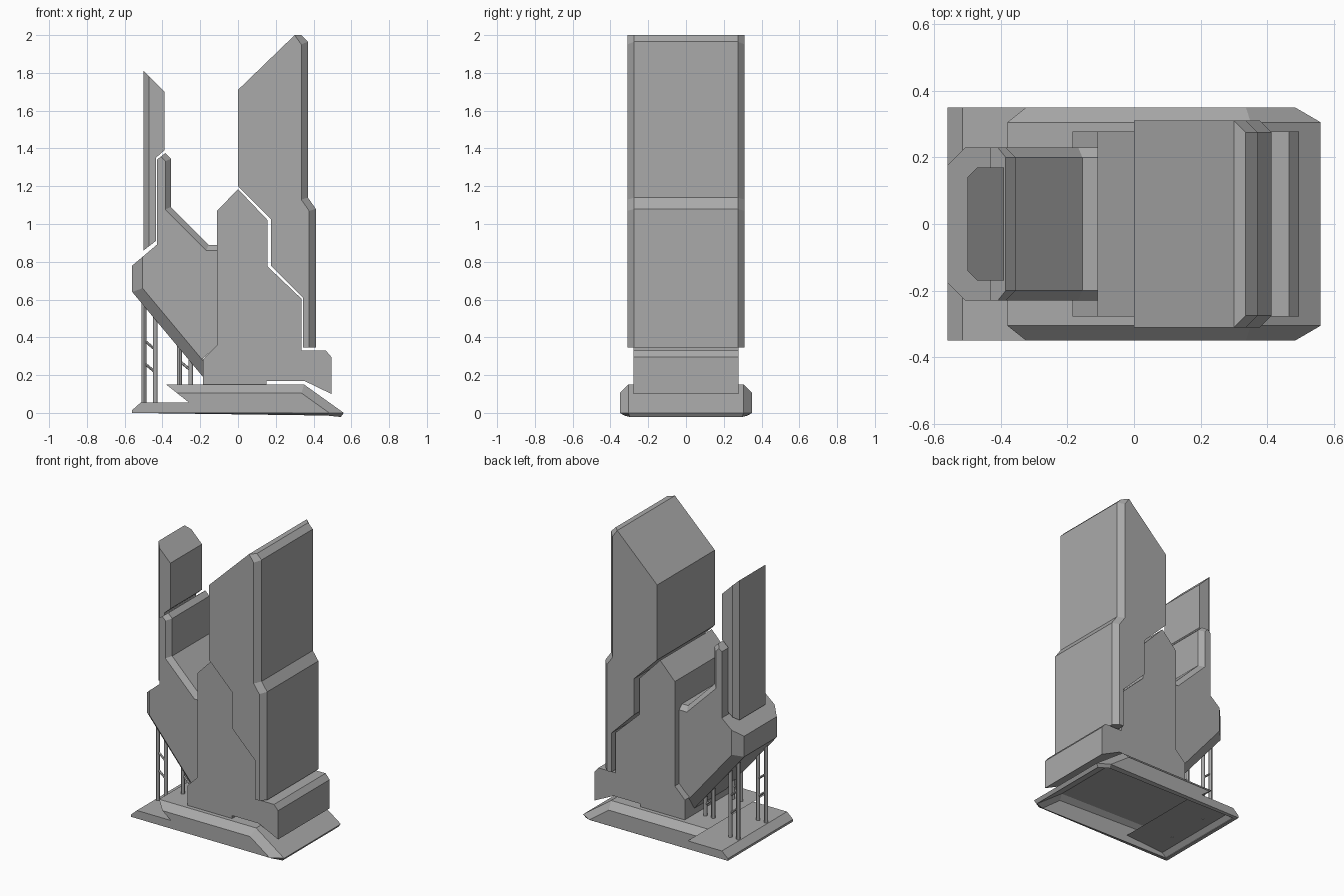
import bpy
import bmesh
from mathutils import Vector

cube = bpy.data.objects.get("Cube")
if cube:
    bpy.data.objects.remove(cube, do_unlink=True)

# Single flat material
grey = bpy.data.materials.new("plain_grey")
grey.use_nodes = True
COLOR = (0.4, 0.4, 0.4, 1)
grey.diffuse_color = COLOR
grey.node_tree.nodes["Principled BSDF"].inputs["Base Color"].default_value = COLOR


def slab(name, profile, half, bevels=(), open_bottom=False):
    """Extrude an x-z profile to y = +-half and chamfer chosen side edges.
    bevels: (width, rule) pairs; rule takes the midpoint of an edge."""
    bm = bmesh.new()
    face = bm.faces.new([bm.verts.new((x, -half, z)) for x, z in profile])
    out = bmesh.ops.extrude_face_region(bm, geom=[face], use_keep_orig=True)
    moved = [g for g in out["geom"] if isinstance(g, bmesh.types.BMVert)]
    bmesh.ops.translate(bm, verts=moved, vec=(0, 2 * half, 0))
    bmesh.ops.recalc_face_normals(bm, faces=bm.faces)

    for width, rule in bevels:
        rim = []
        for e in bm.edges:
            a, b = e.verts[0].co, e.verts[1].co
            on_side = abs(abs(a.y) - half) < 1e-4 and abs(a.y - b.y) < 1e-4
            if on_side and rule((a + b) / 2):
                rim.append(e)
        bmesh.ops.bevel(bm, geom=rim, offset=width, offset_type='OFFSET',
                        segments=1, profile=0.5, affect='EDGES')
    bmesh.ops.recalc_face_normals(bm, faces=bm.faces)

    if open_bottom:
        under = [f for f in bm.faces if all(v.co.z < 1e-4 for v in f.verts)]
        bmesh.ops.delete(bm, geom=under, context='FACES')

    mesh = bpy.data.meshes.new(name)
    bm.to_mesh(mesh)
    bm.free()
    mesh.materials.append(grey)
    obj = bpy.data.objects.new(name, mesh)
    bpy.context.collection.objects.link(obj)
    return obj


def rod(name, start, end, radius):
    """Round bar between two points."""
    a, b = Vector(start), Vector(end)
    bpy.ops.mesh.primitive_cylinder_add(vertices=12, radius=radius,
                                        depth=(b - a).length, location=(a + b) / 2)
    obj = bpy.context.object
    obj.name = name
    obj.rotation_euler = (b - a).to_track_quat('Z', 'Y').to_euler()
    obj.data.materials.append(grey)
    bpy.ops.object.shade_smooth_by_angle()


# Hollow stepped base, chamfered along the raised part
base = slab("base", [(-.56, 0), (-.56, .015), (-.515, .055), (-.26, .055),
                     (-.38, .15), (.35, .15), (.56, 0)], .35,
            [(.045, lambda m: m.x > -.1 and m.z > .05)], open_bottom=True)
shell = base.modifiers.new("shell", 'SOLIDIFY')
shell.thickness = .025
shell.offset = -1
shell.use_even_offset = True

# Central block with its foot
slab("core_block", [(-.185, .14), (.15, .14), (.15, .17), (.35, .17), (.495, .1),
                    (.495, .295), (.465, .33), (.335, .33), (.335, .605),
                    (.157, .775), (.157, 1.02), (0, 1.185), (-.11, 1.07),
                    (-.11, .36), (-.185, .285)], .277)

# Tall tower wrapped over the core
slab("tall_tower", [(0, 1.2), (0, 1.71), (.3, 2), (.335, 2), (.37, 1.965),
                    (.37, 1.14), (.412, 1.08), (.412, .345), (.345, .345),
                    (.345, .61), (.175, .78), (.175, 1.025)], .31,
     [(.035, lambda m: m.x > .35 and m.z > .4)])

# Overhanging side body
slab("side_body", [(-.56, .64), (-.56, .78), (-.43, .89), (-.43, 1.34),
                   (-.385, 1.375), (-.355, 1.345), (-.355, 1.09), (-.155, .89),
                   (-.1, .89), (-.1, .36), (-.185, .29), (-.185, .19)], .23,
     [(.03, lambda m: m.x > -.372 and m.z > .88),
      (.055, lambda m: m.x < -.19 and m.z < .72)])

# Upright fin above the side body
slab("side_fin", [(-.5, .86), (-.5, 1.81), (-.39, 1.7), (-.39, 1.39),
                  (-.435, 1.35), (-.435, .91)], .17,
     [(.03, lambda m: m.x < -.49)])

# Ladder-like stilts: two pairs at the front, two at the back
for label, x, floor, braces in (("outer", -.468, .03, (.36, .24)),
                                ("inner", -.28, .13, (.25,))):
    for side, y in (("front", -.15), ("back", .15)):
        for which, dx in (("right", -.03), ("left", .03)):
            top = .67 - 1.2 * (x + dx + .56)
            rod(f"{label}_{side}_{which}_stilt", (x + dx, y, floor),
                (x + dx, y, top), .0125)
        for n, z in enumerate(braces):
            rod(f"{label}_{side}_brace_{n + 1}", (x - .03, y, z + .025),
                (x + .03, y, z - .025), .007)
